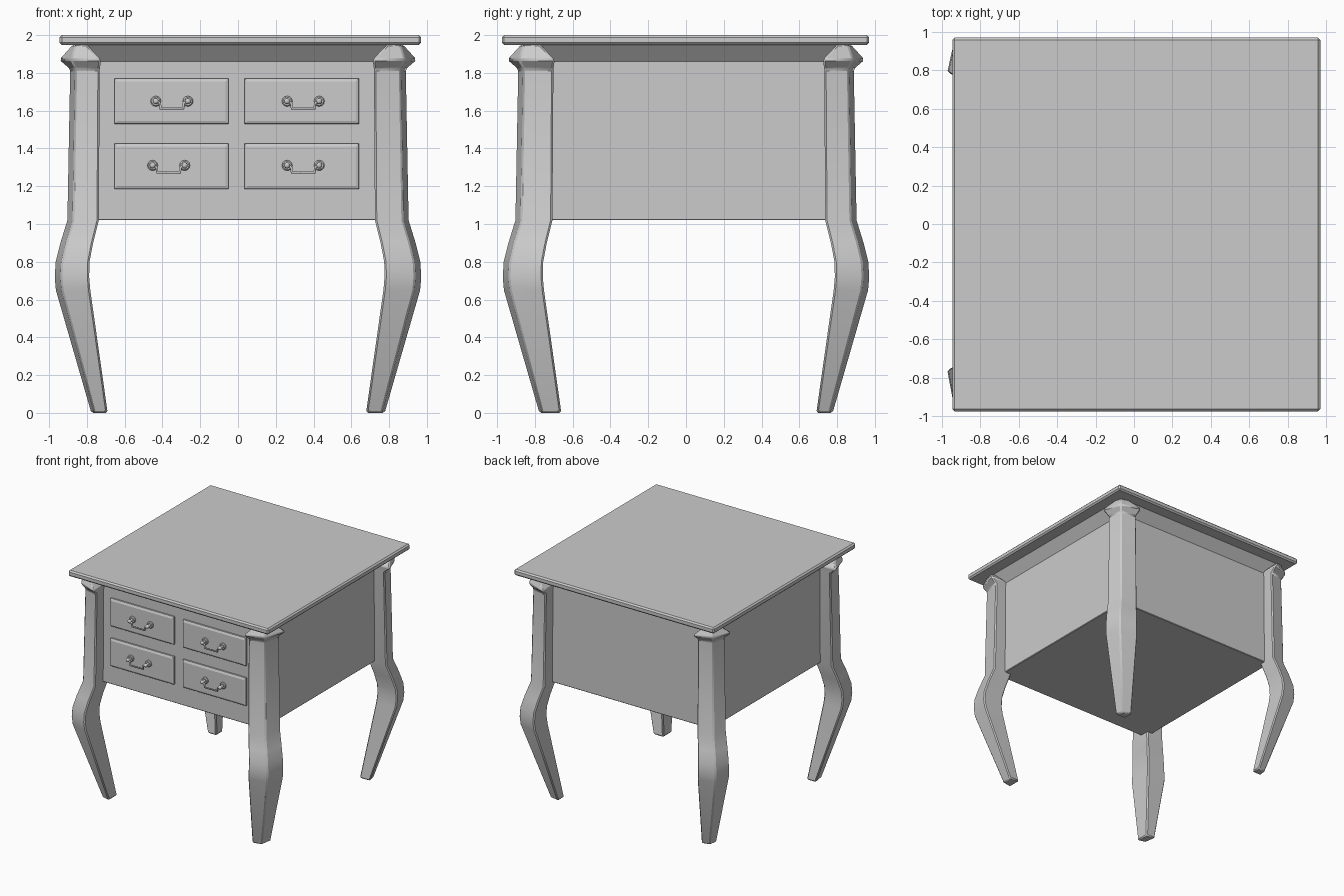
import bpy, bmesh, math

if "Cube" in bpy.data.objects:
    bpy.data.objects.remove(bpy.data.objects["Cube"])


def finish(obj, bevel=0.0, smooth=True):
    """Optional edge bevel and angle-limited smoothing."""
    if bevel:
        m = obj.modifiers.new("edge_bevel", 'BEVEL')
        m.width, m.segments, m.limit_method = bevel, 1, 'ANGLE'
        m.angle_limit = math.radians(40)
    if smooth:
        bpy.ops.object.select_all(action='DESELECT')
        obj.select_set(True)
        bpy.context.view_layer.objects.active = obj
        bpy.ops.object.shade_smooth_by_angle(angle=math.radians(25))
    return obj


def loft(name, rings, bevel=0.0, smooth=False):
    """Skin a stack of equal-length point rings and cap both ends."""
    bm = bmesh.new()
    rows = [[bm.verts.new(p) for p in ring] for ring in rings]
    n = len(rows[0])
    for a, b in zip(rows, rows[1:]):
        for i in range(n):
            bm.faces.new((a[i], a[(i + 1) % n], b[(i + 1) % n], b[i]))
    bm.faces.new(rows[0])
    bm.faces.new(rows[-1])
    bmesh.ops.recalc_face_normals(bm, faces=bm.faces)
    mesh = bpy.data.meshes.new(name)
    bm.to_mesh(mesh)
    bm.free()
    obj = bpy.data.objects.new(name, mesh)
    bpy.context.collection.objects.link(obj)
    return finish(obj, bevel, smooth)


def rect(x0, x1, y0, y1, z):
    return [(x0, y0, z), (x1, y0, z), (x1, y1, z), (x0, y1, z)]


def square(h, z):
    return rect(-h, h, -h, h, z)


# Table top
loft("table_top", [rect(-0.945, 0.97, -0.975, 0.97, z) for z in (1.948, 2.0)], 0.012)

# Cabinet body, flaring into a cornice under the top
loft("cabinet_body", [square(0.79, 1.02), square(0.79, 1.86), square(0.865, 1.95)], 0.005)

# Curved corner legs with flared capitals: (height, inner offset, outer offset, corner pull-in)
leg_profile = [
    (0.00, 0.69, 0.778, 0.18), (0.65, 0.782, 0.966, 0.18), (0.72, 0.788, 0.972, 0.18),
    (0.80, 0.786, 0.967, 0.18), (0.90, 0.767, 0.942, 0.18), (1.02, 0.737, 0.905, 0.18),
    (1.82, 0.732, 0.890, 0.18), (1.87, 0.725, 0.95, 0.28), (1.95, 0.80, 0.875, 0.2),
]


def leg_ring(sx, sy, z, i, o, pull):
    c = o - pull * (o - i)          # outer corner is pulled in
    ix = i - (0.012 if sx > 0 else 0)
    iy = i - (0.03 if sy < 0 else 0)  # front legs are a little deeper
    return [(sx * x, sy * y, z) for x, y in ((ix, iy), (o, iy), (c, c), (ix, o))]


for sy, end in ((-1, "front"), (1, "back")):
    for sx, side in ((-1, "left"), (1, "right")):
        loft(f"{end}_{side}_leg", [leg_ring(sx, sy, *p) for p in leg_profile], 0.01, True)


# Drawer fronts with bevelled rims
def drawer(name, x0, x1, z0, z1):
    def ring(inset, y):
        return [(x0 + inset, y, z0 + inset), (x1 - inset, y, z0 + inset),
                (x1 - inset, y, z1 - inset), (x0 + inset, y, z1 - inset)]
    loft(name, [ring(0, -0.78), ring(0, -0.805), ring(0.004, -0.81), ring(0.016, -0.815)])


# Handle: two rosettes with knobs and a hanging bail
def handle(name, cx, cz):
    for s in (-1, 1):
        x = cx + s * 0.085
        for part, r, y0, y1 in (("rosette", 0.028, -0.80, -0.83),
                                ("stem", 0.012, -0.815, -0.86)):
            bpy.ops.mesh.primitive_cylinder_add(
                vertices=12, radius=r, depth=abs(y1 - y0),
                location=(x, (y0 + y1) / 2, cz), rotation=(math.pi / 2, 0, 0))
            bpy.context.object.name = f"{name}_{part}"
            finish(bpy.context.object, 0.006 if part == "rosette" else 0)
        bpy.ops.mesh.primitive_uv_sphere_add(segments=12, ring_count=8, radius=0.016,
                                             location=(x, -0.86, cz))
        bpy.context.object.name = f"{name}_knob"
        finish(bpy.context.object)
    curve = bpy.data.curves.new(f"{name}_bail", 'CURVE')
    curve.dimensions, curve.bevel_depth, curve.bevel_resolution = '3D', 0.008, 1
    curve.use_fill_caps = True
    pts = [(-0.08, 0), (-0.063, -0.01), (-0.06, -0.038),
           (0.06, -0.038), (0.063, -0.01), (0.08, 0)]
    spline = curve.splines.new('POLY')
    spline.points.add(len(pts) - 1)
    for p, (dx, dz) in zip(spline.points, pts):
        p.co = (cx + dx, -0.86, cz + dz, 1)
    bpy.context.collection.objects.link(bpy.data.objects.new(f"{name}_bail", curve))


for row, z0, z1, hz, left_hx in (("upper", 1.53, 1.77, 1.65, -0.35),
                                 ("lower", 1.185, 1.425, 1.31, -0.367)):
    for side, x0, x1, hx in (("left", -0.655, -0.05, left_hx), ("right", 0.035, 0.64, 0.345)):
        drawer(f"{row}_{side}_drawer", x0, x1, z0, z1)
        handle(f"{row}_{side}_handle", hx, hz)
